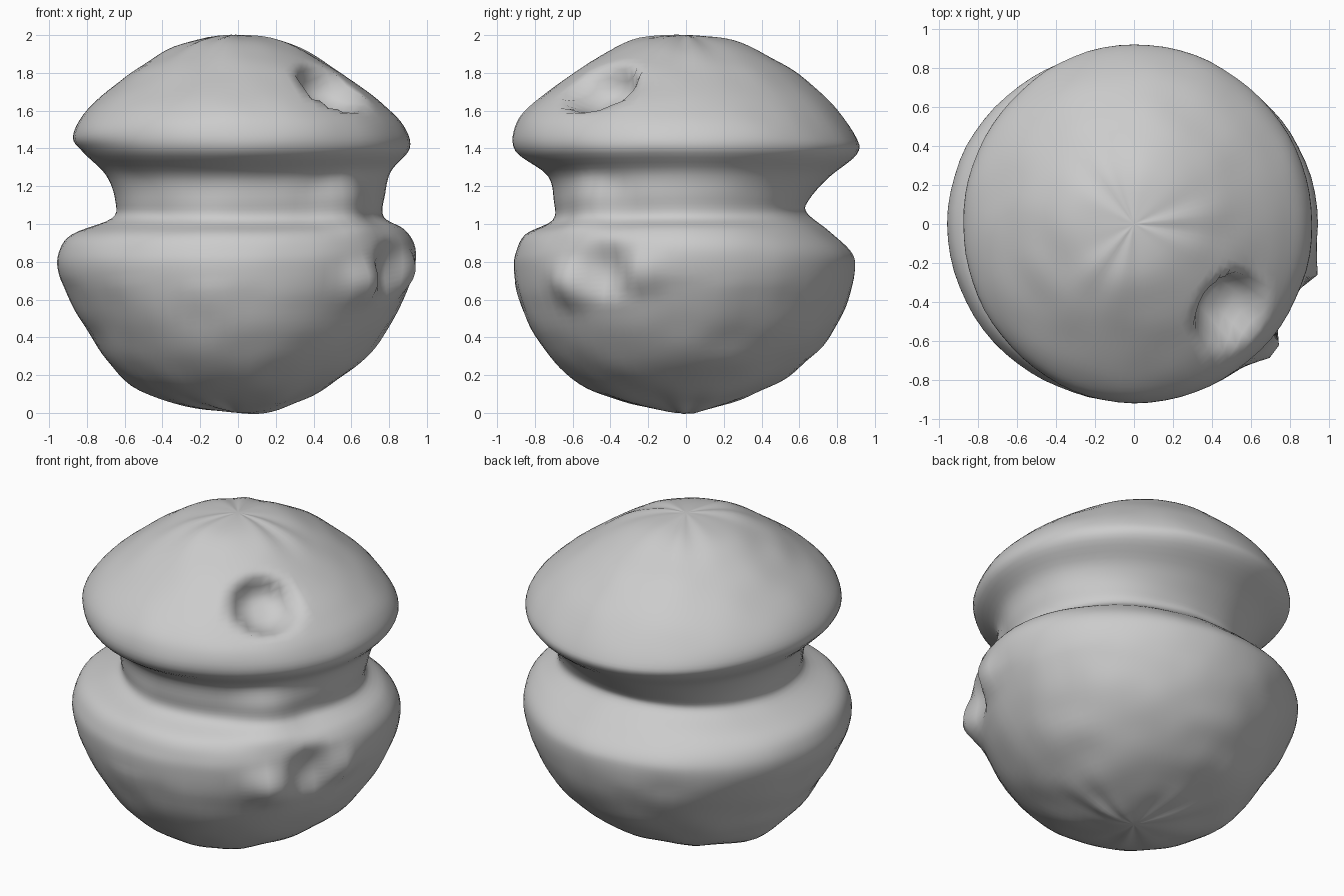
import bpy, bmesh, math
from mathutils import Vector, noise

if "Cube" in bpy.data.objects:
    bpy.data.objects.remove(bpy.data.objects["Cube"])

# Side profiles, bottom to top: radius, height for right (+x), back (+y), left (-x), front (-y)
ROWS = [
    (.22, .02, .24, .06, .22, .025, .20, .03),
    (.44, .12, .50, .17, .52, .12, .48, .11),
    (.65, .27, .66, .29, .70, .28, .67, .24),
    (.80, .45, .77, .42, .79, .43, .80, .41),
    (.88, .60, .86, .60, .875, .57, .885, .61),
    (.93, .74, .895, .77, .95, .73, .91, .76),
    (.935, .875, .87, .86, .95, .85, .90, .85),
    (.88, .97, .76, .96, .88, .945, .85, .945),
    (.77, 1.04, .64, 1.06, .67, 1.03, .71, 1.02),
    (.78, 1.16, .655, 1.13, .65, 1.12, .70, 1.12),
    (.81, 1.28, .76, 1.25, .70, 1.26, .73, 1.255),
    (.91, 1.40, .905, 1.37, .82, 1.38, .90, 1.385),
    (.88, 1.52, .90, 1.46, .875, 1.46, .90, 1.52),
    (.77, 1.63, .77, 1.64, .82, 1.58, .81, 1.64),
    (.60, 1.76, .60, 1.79, .65, 1.735, .65, 1.76),
    (.44, 1.87, .45, 1.88, .49, 1.85, .46, 1.885),
    (.24, 1.965, .25, 1.97, .29, 1.955, .25, 1.98),
]

# Local sculpting: centre, radius, push vector, edge sharpness
DABS = [
    ((.50, -.45, 1.72), .215, (-.09, .085, -.09), 2.0),  # round dent in the cap
    ((.80, -.42, .76), .20, (-.07, .04, 0), 1.1),        # valley on the lower right
    ((.65, -.61, .68), .18, (.055, -.045, 0), 1.0),      # knob beside the valley
    ((.90, -.25, .74), .16, (.04, -.02, 0), 1.0),        # small ridge on the right
    ((.55, -.50, 1.06), .26, (.04, -.04, .01), 1.0),     # filled-in stretch of waist
]
SEGS, SUB = 72, 5


def catmull(a, b, c, d, t):
    return .5 * (2*b + (c-a)*t + (2*a-5*b+4*c-d)*t*t + (3*b-a-3*c+d)*t**3)


def sculpt(p):
    q = p.copy()
    for centre, rad, push, sharp in DABS:
        d = (p - Vector(centre)).length / rad
        if d < 1:
            f = 1 - d ** (2 * sharp)
            q += Vector(push) * f * f
    # gentle hand-modelled unevenness
    out = Vector((p.x, p.y, p.z - 1)).normalized()
    amp = .011 if p.z < .7 else .006
    return q + out * noise.noise(p * 5) * amp


# Dense profile rows, closed by mirrored control rows beyond each pole
bottom = (0, 0) * 4
top = (0, 2) * 4
flip = lambda r: tuple(-v if i % 2 == 0 else v for i, v in enumerate(r))
ctrl = [flip(ROWS[0]), bottom] + ROWS + [top, flip(ROWS[-1])]
dense = []
for i in range(1, len(ctrl) - 2):
    for s in range(SUB):
        dense.append([catmull(*v, s / SUB) for v in zip(*ctrl[i-1:i+3])])
dense = dense[1:]

bm = bmesh.new()
rings = []
for row in dense:
    ring = []
    for k in range(SEGS):
        quad, w = divmod(k * 4 / SEGS, 1)
        a, b = int(quad) % 4, (int(quad) + 1) % 4
        w = w * w * (3 - 2 * w)
        r = row[2*a] * (1-w) + row[2*b] * w
        z = row[2*a+1] * (1-w) + row[2*b+1] * w
        ang = 2 * math.pi * k / SEGS
        # radial pleats fading away from the poles
        pole = math.exp(-((r - .28) / .2) ** 2) * (1 if z < .4 or z > 1.7 else 0)
        z += .005 * pole * math.sin(7 * ang + 2 * math.sin(3 * ang))
        ring.append(bm.verts.new(sculpt(Vector((r*math.cos(ang), r*math.sin(ang), z)))))
    rings.append(ring)
for lo, hi in zip(rings, rings[1:]):
    for k in range(SEGS):
        n = (k + 1) % SEGS
        bm.faces.new((lo[k], lo[n], hi[n], hi[k]))
south, north = bm.verts.new((0, 0, 0)), bm.verts.new((0, 0, 2))
for k in range(SEGS):
    n = (k + 1) % SEGS
    bm.faces.new((south, rings[0][n], rings[0][k]))
    bm.faces.new((north, rings[-1][k], rings[-1][n]))
bmesh.ops.recalc_face_normals(bm, faces=bm.faces)
for f in bm.faces:
    f.smooth = True

mesh = bpy.data.meshes.new("pinched_clay_ball")
bm.to_mesh(mesh)
bm.free()
obj = bpy.data.objects.new("pinched_clay_ball", mesh)
bpy.context.collection.objects.link(obj)
